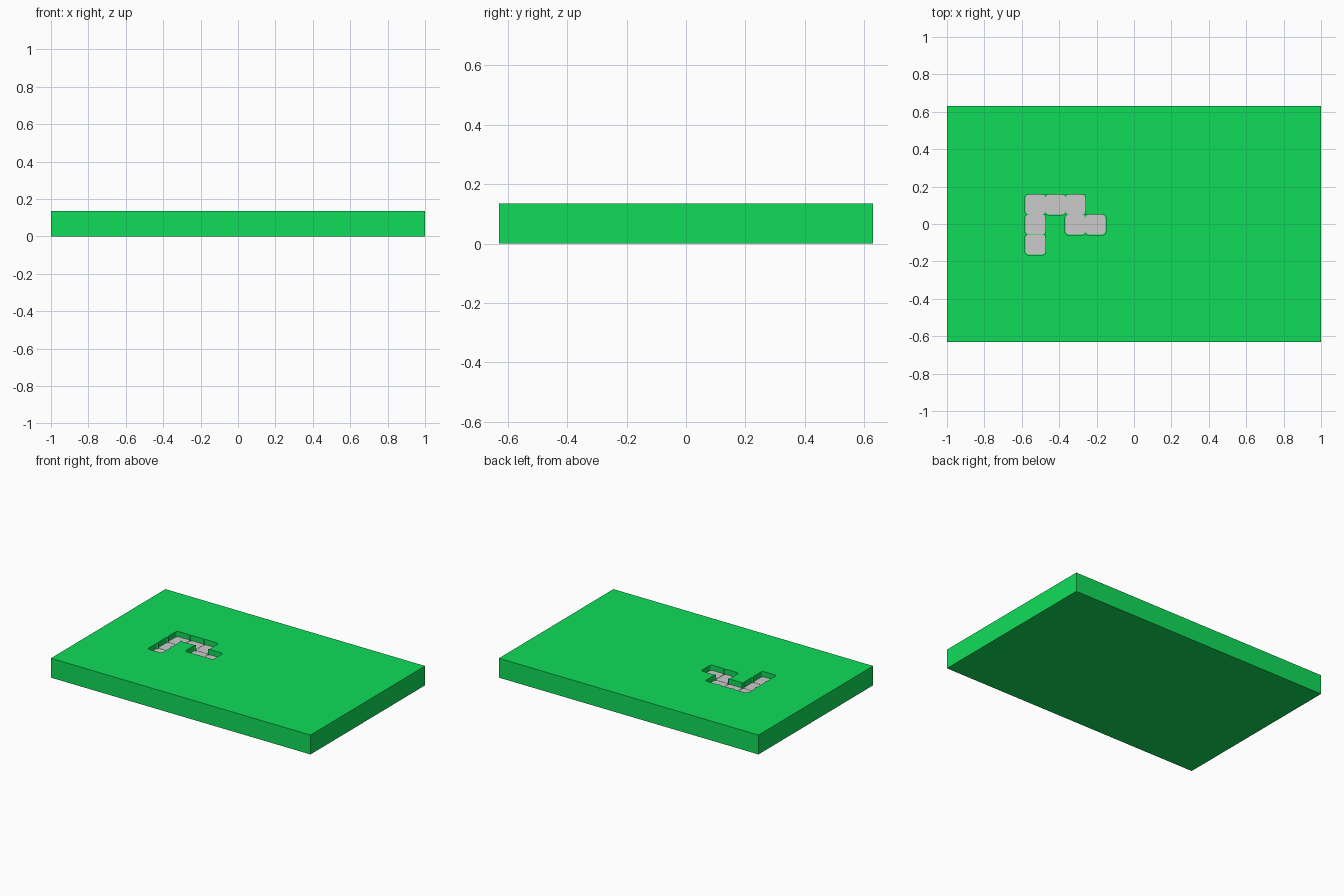
import bpy, bmesh
from math import sin, cos, pi

if "Cube" in bpy.data.objects:
    bpy.data.objects.remove(bpy.data.objects["Cube"])

PITCH = 0.107
X0, Y0 = -0.527, -0.003
CELLS = [(0, -1), (0, 0), (0, 1), (1, 1), (2, 1), (2, 0), (3, 0)]
TOP, TILE_TOP, FLOOR = 0.135, 0.1, 0.095


def rounded_prisms(name, size, radius, z0, z1, cells):
    """Rounded square prisms, one on every grid cell."""
    bm = bmesh.new()
    h = size / 2 - radius
    for i, j in cells:
        cx, cy = X0 + i * PITCH, Y0 + j * PITCH
        ring = []
        for k, (sx, sy) in enumerate([(1, 1), (-1, 1), (-1, -1), (1, -1)]):
            for s in range(5):
                a = (k + s / 4) * pi / 2
                ring.append(bm.verts.new((cx + sx * h + radius * cos(a),
                                          cy + sy * h + radius * sin(a), z0)))
        base = bm.faces.new(ring)
        ext = bmesh.ops.extrude_face_region(bm, geom=[base], use_keep_orig=True)
        for v in ext["geom"]:
            if isinstance(v, bmesh.types.BMVert):
                v.co.z = z1
    bmesh.ops.recalc_face_normals(bm, faces=bm.faces[:])
    mesh = bpy.data.meshes.new(name)
    bm.to_mesh(mesh)
    bm.free()
    obj = bpy.data.objects.new(name, mesh)
    bpy.context.collection.objects.link(obj)
    return obj


# Green slab
bpy.ops.mesh.primitive_cube_add(size=1, location=(0, 0, TOP / 2))
slab = bpy.context.object
slab.name = "slab"
slab.scale = (2, 1.26, TOP)
bpy.ops.object.transform_apply(location=True, scale=True)
green = bpy.data.materials.new("green")
green.diffuse_color = (0.005, 0.72, 0.1, 1)
green.use_nodes = True
green.node_tree.nodes["Principled BSDF"].inputs["Base Color"].default_value = green.diffuse_color
slab.data.materials.append(green)

# Recess made of overlapping rounded cells
cutter = rounded_prisms("recess_cutter", PITCH + 0.003, 0.016, FLOOR, TOP + 0.05, CELLS)
cutter.data.materials.append(green)
cutter.hide_render = True
cutter.hide_set(True)
cut = slab.modifiers.new("recess", "BOOLEAN")
cut.operation = "DIFFERENCE"
cut.object = cutter
cut.solver = "EXACT"
cut.use_self = True

# Grey tiles lying in the recess
tiles = rounded_prisms("tiles", PITCH - 0.002, 0.016, FLOOR, TILE_TOP, CELLS)
